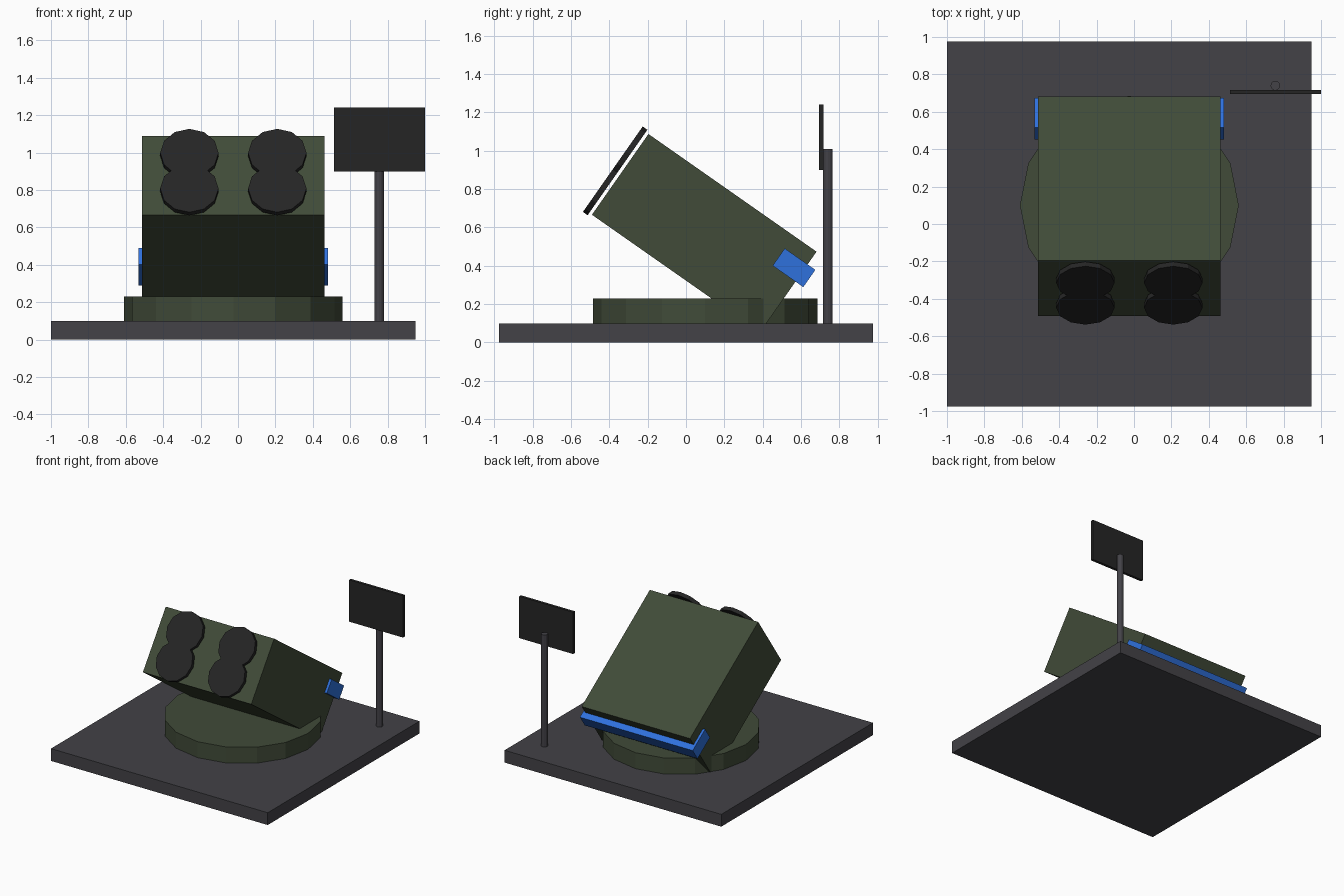
import bpy
import math
from mathutils import Matrix, Vector

cube = bpy.data.objects.get("Cube")
if cube:
    bpy.data.objects.remove(cube, do_unlink=True)


def material(name, color):
    m = bpy.data.materials.new(name)
    m.use_nodes = True
    m.diffuse_color = (*color, 1)
    m.node_tree.nodes["Principled BSDF"].inputs["Base Color"].default_value = (*color, 1)
    return m


GREY = material("dark grey", (0.056, 0.054, 0.063))
GREEN = material("olive green", (0.052, 0.07, 0.04))
BLACK = material("black", (0.0185, 0.0185, 0.0185))
BLUE = material("blue", (0.028, 0.165, 0.72))


def finish(name, mat, matrix):
    ob = bpy.context.object
    ob.name = name
    ob.data.materials.append(mat)
    ob.matrix_world = matrix
    return ob


def box(name, mat, center, size, frame=Matrix()):
    bpy.ops.mesh.primitive_cube_add(size=1)
    bpy.context.object.data.transform(Matrix.Diagonal((*size, 1)))
    return finish(name, mat, frame @ Matrix.Translation(center))


def cylinder(name, mat, center, radius, depth, sides, frame=Matrix(), turn=Matrix()):
    bpy.ops.mesh.primitive_cylinder_add(vertices=sides, radius=radius, depth=depth)
    return finish(name, mat, frame @ Matrix.Translation(center) @ turn)


MID = -0.025  # centre line of the turret and base

# Base slab and turntable
box("base", GREY, (MID, 0, 0.05), (1.95, 1.95, 0.1))
cylinder("turntable", GREEN, (MID, 0.1, 0.165), 0.585, 0.13, 16)

# Tilted launcher: its local -y is the muzzle end
TILT = Matrix.Translation((MID, 0.095, 0.57)) @ Matrix.Rotation(math.radians(-35), 4, "X")
LENGTH = 1.07
box("launcher_body", GREEN, (0, 0, 0), (0.975, LENGTH, 0.514), TILT)
box("rear_band", BLUE, (0, 0.487, 0.121), (1.015, 0.195, 0.11), TILT)

# Tube covers, two columns of overlapping discs floating before the muzzle face
FACE_FRONT = Matrix.Rotation(math.radians(90), 4, "X")
for side, x in (("right", -0.235), ("left", 0.235)):
    for level, z in (("lower", -0.116), ("upper", 0.116)):
        cylinder(f"{side}_{level}_tube_cover", BLACK, (x, -LENGTH / 2 - 0.032, z),
                 0.156, 0.03, 12, TILT, FACE_FRONT)

# Sign on its post
cylinder("sign_post", GREY, (0.755, 0.74, 0.555), 0.025, 0.91, 12)
box("sign_board", BLACK, (0.757, 0.705, 1.07), (0.485, 0.022, 0.34))
